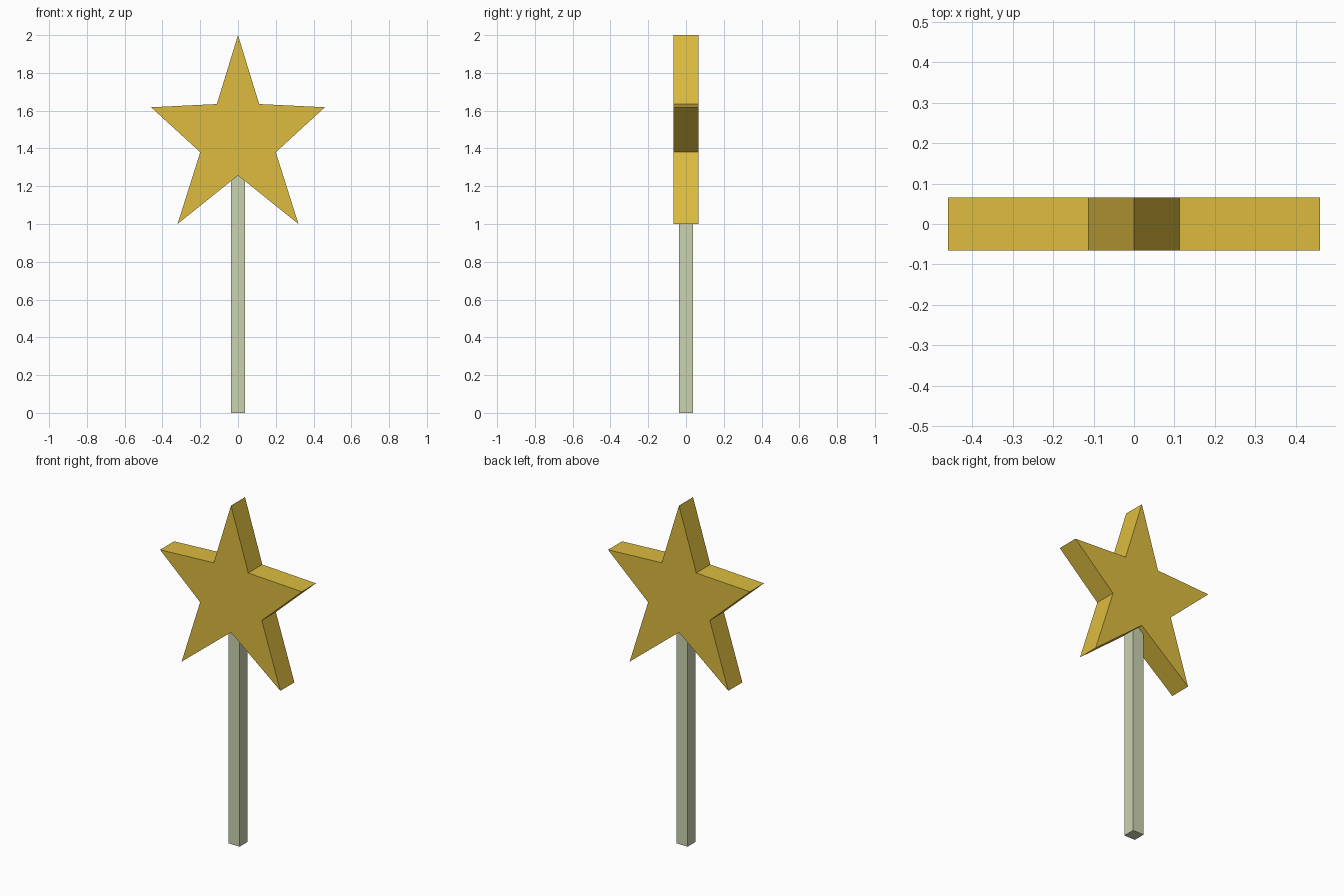
import bpy, bmesh

if "Cube" in bpy.data.objects:
    bpy.data.objects.remove(bpy.data.objects["Cube"])


def prism(name, profile, half_depth, color):
    """Extrude an x/z outline symmetrically along y."""
    bm = bmesh.new()
    face = bm.faces.new([bm.verts.new((x, -half_depth, z)) for x, z in profile])
    ext = bmesh.ops.extrude_face_region(bm, geom=[face])
    moved = [v for v in ext["geom"] if isinstance(v, bmesh.types.BMVert)]
    bmesh.ops.translate(bm, verts=moved, vec=(0, 2 * half_depth, 0))
    bmesh.ops.recalc_face_normals(bm, faces=bm.faces)
    mesh = bpy.data.meshes.new(name)
    bm.to_mesh(mesh)
    bm.free()
    mat = bpy.data.materials.new(name + "_color")
    mat.diffuse_color = color
    mat.use_nodes = True
    mat.node_tree.nodes["Principled BSDF"].inputs["Base Color"].default_value = mat.diffuse_color
    mesh.materials.append(mat)
    obj = bpy.data.objects.new(name, mesh)
    bpy.context.collection.objects.link(obj)
    return obj


# Star head: right-hand outline mirrored to the left
right = [(0.112, 1.635), (0.46, 1.618), (0.20, 1.38), (0.32, 1.0)]
left = [(-x, z) for x, z in reversed(right)]
prism("star_head", [(0, 2.0)] + right + [(0, 1.257)] + left, 0.065,
      (0.72, 0.5, 0.05, 1))

# Square handle, running up into the star
w = 0.036
prism("handle", [(-w, 0), (w, 0), (w, 1.3), (-w, 1.3)], w,
      (0.6, 0.65, 0.43, 1))
